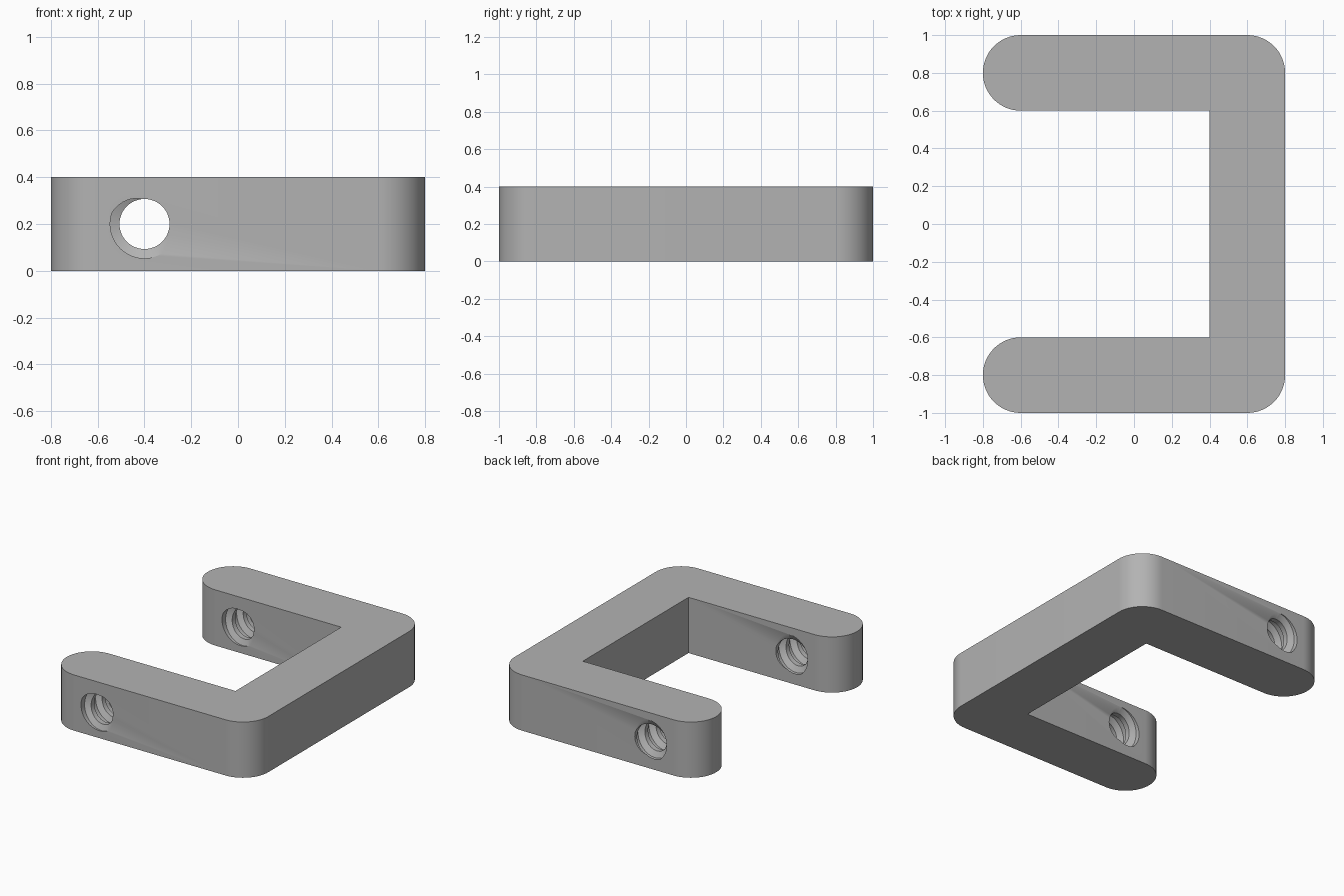
import bpy, bmesh
from math import sin, cos, pi, radians

cube = bpy.data.objects.get("Cube")
if cube:
    bpy.data.objects.remove(cube, do_unlink=True)

HEIGHT, ROUND = 0.4, 0.2
PITCH, MINOR, MAJOR = 0.125, 0.107, 0.147
SIDES, TURNS = 48, 7

grey = bpy.data.materials.new("plain_grey")
grey.use_nodes = True
colour = (0.45, 0.45, 0.45, 1)
grey.diffuse_color = colour
grey.node_tree.nodes["Principled BSDF"].inputs["Base Color"].default_value = colour


def make_object(name, bm):
    bmesh.ops.recalc_face_normals(bm, faces=bm.faces)
    mesh = bpy.data.meshes.new(name)
    bm.to_mesh(mesh)
    bm.free()
    mesh.materials.append(grey)
    obj = bpy.data.objects.new(name, mesh)
    bpy.context.collection.objects.link(obj)
    return obj


def arc(cx, cy, start, end, steps):
    angles = [radians(start + (end - start) * i / steps) for i in range(steps + 1)]
    return [(cx + ROUND * cos(a), cy + ROUND * sin(a)) for a in angles]


def make_bracket():
    # Lower half of the outline, mirrored for the upper half
    half = [(0.4, -0.6)] + arc(-0.6, -0.8, 90, 270, 32) + arc(0.6, -0.8, -90, 0, 16)
    outline = half + [(x, -y) for x, y in reversed(half)]
    bm = bmesh.new()
    base = bm.faces.new([bm.verts.new((x, y, 0)) for x, y in outline])
    top = bmesh.ops.extrude_face_region(bm, geom=[base])["geom"]
    moved = [v for v in top if isinstance(v, bmesh.types.BMVert)]
    bmesh.ops.translate(bm, verts=moved, vec=(0, 0, HEIGHT))
    return make_object("c_bracket", bm)


def make_tap(front_y):
    # Helical sweep of one thread profile: angle of each profile point, radius
    profile = [(95, MINOR), (160, MAJOR), (300, MAJOR), (350, MINOR)]
    n = len(profile)
    bm = bmesh.new()
    rows = []
    for turn in range(-2, TURNS - 2):
        for angle, r in profile:
            row = []
            for i in range(SIDES):
                t = 2 * pi * i / SIDES
                y = front_y + PITCH * (turn + angle / 360 - i / SIDES)
                row.append(bm.verts.new((-0.4 + r * cos(t), y, 0.2 + r * sin(t))))
            rows.append(row)
    for k in range(len(rows) - 1):
        a, b = rows[k], rows[k + 1]
        for i in range(SIDES - 1):
            bm.faces.new((a[i], a[i + 1], b[i + 1], b[i]))
        # Last column joins the row one turn back
        if k >= n:
            bm.faces.new((a[-1], rows[k - n][0], rows[k - n + 1][0], b[-1]))
    # Close both ends with fans around the axis
    middle = front_y + 0.2
    rim = [e for e in bm.edges if e.is_boundary]
    rim.append(bm.edges.new((rows[n][-1], rows[0][0]))
               if not bm.edges.get((rows[n][-1], rows[0][0])) else None)
    rim = list({e for e in rim if e})
    for side in (-1, 1):
        edges = [e for e in rim if (e.verts[0].co.y - middle) * side > 0]
        ys = [v.co.y for e in edges for v in e.verts]
        centre = bm.verts.new((-0.4, sum(ys) / len(ys), 0.2))
        for e in edges:
            bm.faces.new((e.verts[0], e.verts[1], centre))
    bmesh.ops.triangulate(bm, faces=bm.faces)
    return make_object("thread_cutter", bm)


bracket = make_bracket()
bpy.context.view_layer.objects.active = bracket

# Threaded hole through each arm
for front_y in (-1, 0.6):
    cutter = make_tap(front_y)
    cutter.hide_render = True
    cut = bracket.modifiers.new("threaded_hole", "BOOLEAN")
    cut.operation = "DIFFERENCE"
    cut.solver = "EXACT"
    cut.object = cutter
    bpy.ops.object.modifier_apply(modifier=cut.name)
    bpy.data.objects.remove(cutter, do_unlink=True)

bpy.ops.object.select_all(action="DESELECT")
bracket.select_set(True)
bpy.ops.object.shade_smooth_by_angle(angle=radians(30))
